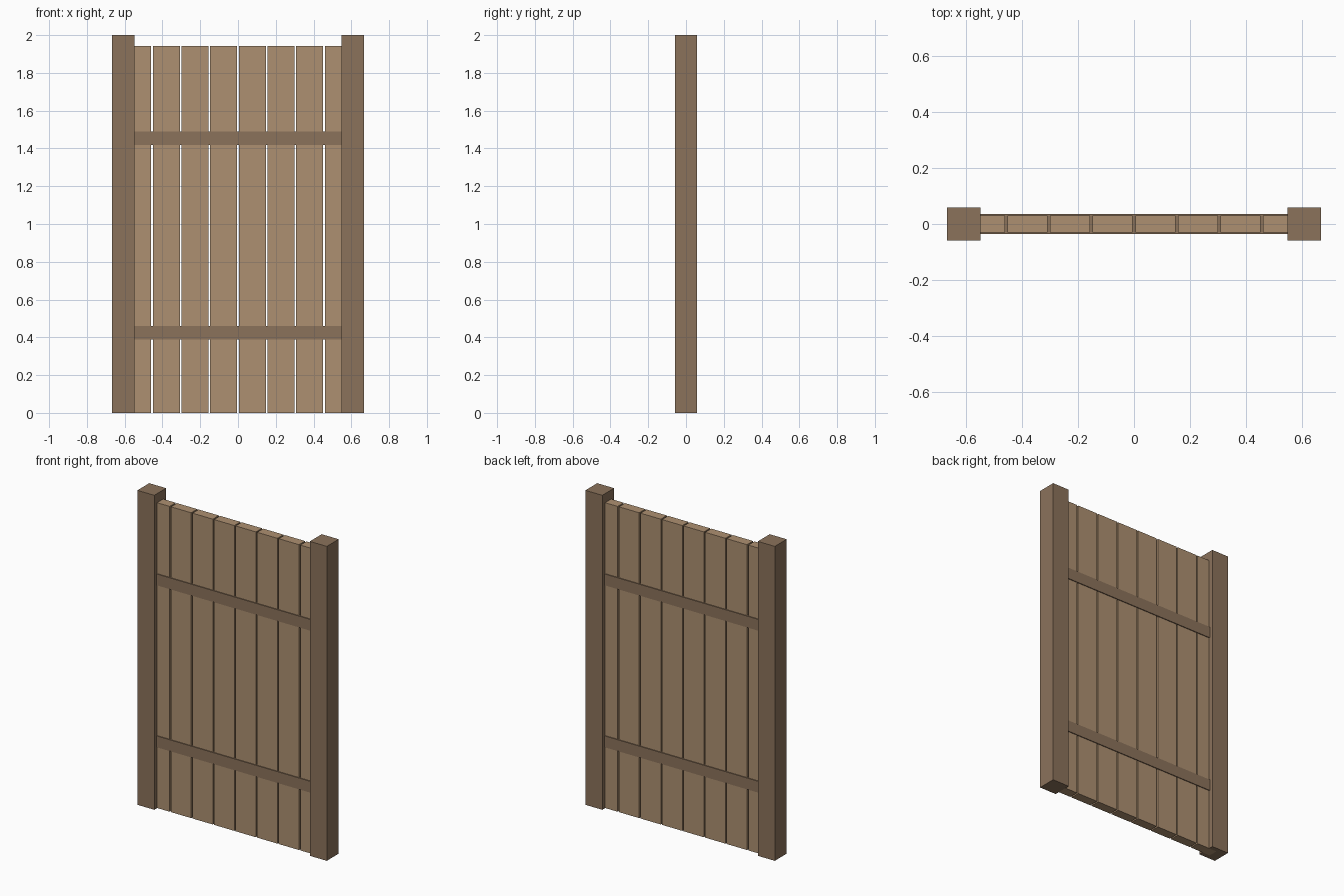
import bpy

if "Cube" in bpy.data.objects:
    bpy.data.objects.remove(bpy.data.objects["Cube"])

def material(name, rgb):
    m = bpy.data.materials.new(name)
    m.diffuse_color = (*rgb, 1)
    m.use_nodes = True
    m.node_tree.nodes["Principled BSDF"].inputs["Base Color"].default_value = m.diffuse_color
    return m

dark = material("dark_wood", (0.26, 0.17, 0.105))
light = material("light_wood", (0.42, 0.28, 0.165))

def box(name, x, z0, z1, width, depth, mat):
    """Box centred on y = 0, spanning z0..z1."""
    bpy.ops.mesh.primitive_cube_add(size=1, location=(x, 0, (z0 + z1) / 2))
    ob = bpy.context.object
    ob.name = name
    ob.scale = (width, depth, z1 - z0)
    bpy.ops.object.transform_apply(location=False, rotation=False, scale=True)
    ob.data.materials.append(mat)
    return ob

POST_X = 0.607
PLANKS = 8
PITCH = 2 * POST_X / PLANKS
GAP = 0.009

# End posts
for side, s in (("left", -1), ("right", 1)):
    box(f"post_{side}", s * POST_X, 0, 2, 0.119, 0.119, dark)

# Vertical planks, the outer two running into the posts
for i in range(PLANKS):
    x = (i - (PLANKS - 1) / 2) * PITCH
    box(f"plank_{i + 1}", x, 0, 1.942, PITCH - GAP, 0.061, light)

# Horizontal rails passing through the planks
for name, z in (("rail_lower", 0.425), ("rail_upper", 1.455)):
    box(name, 0, z - 0.036, z + 0.036, 2 * POST_X, 0.072, dark)
